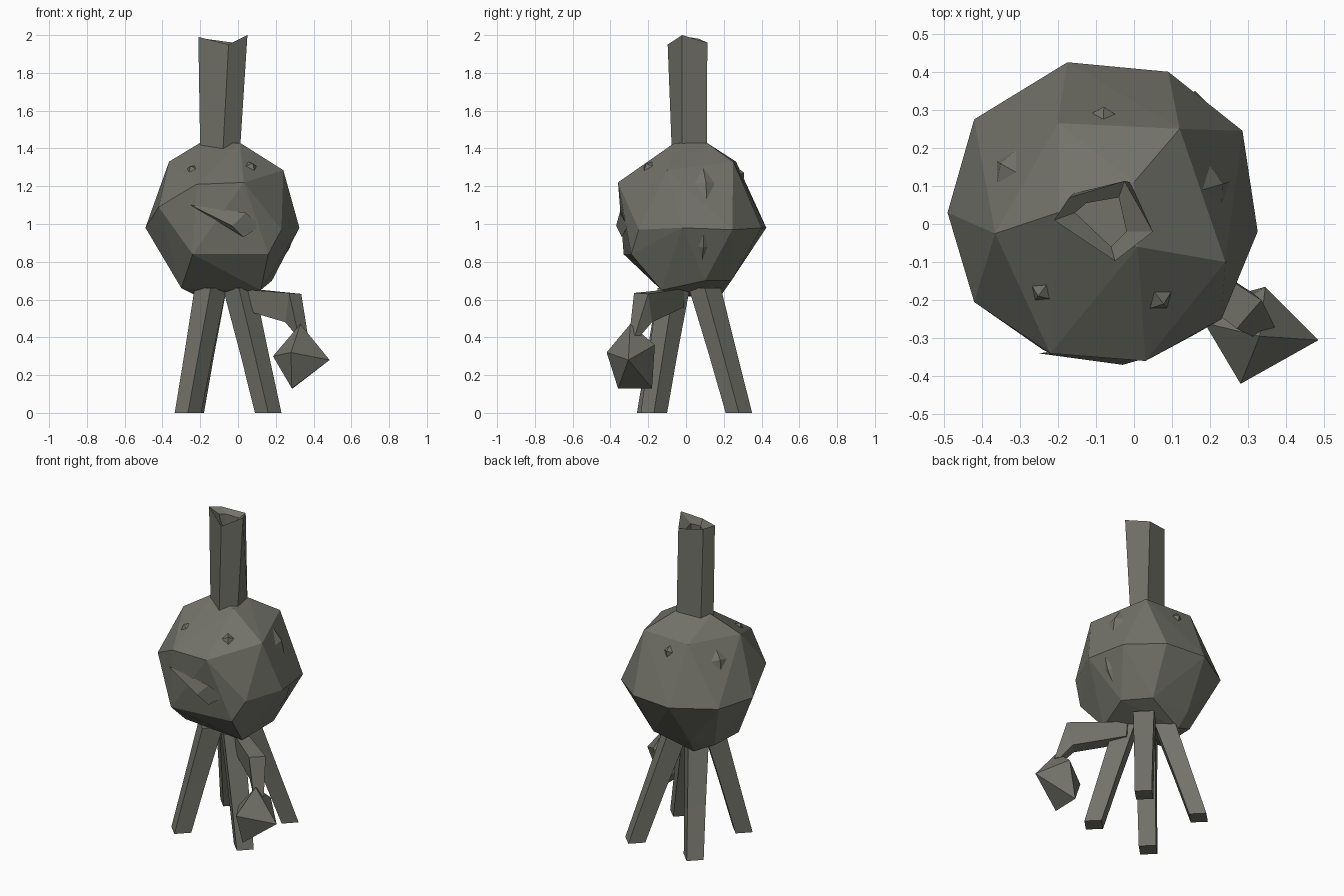
import bpy, bmesh
from math import cos, sin, pi
from mathutils import Vector
from mathutils.bvhtree import BVHTree

if "Cube" in bpy.data.objects:
    bpy.data.objects.remove(bpy.data.objects["Cube"])

# dark olive grey for every part
stone = bpy.data.materials.new("dark_stone")
stone.diffuse_color = (.17, .17, .143, 1)
stone.use_nodes = True
stone.node_tree.nodes["Principled BSDF"].inputs["Base Color"].default_value = stone.diffuse_color


def finish(bm, name):
    bmesh.ops.recalc_face_normals(bm, faces=bm.faces[:])
    me = bpy.data.meshes.new(name)
    bm.to_mesh(me)
    bm.free()
    me.materials.append(stone)
    ob = bpy.data.objects.new(name, me)
    bpy.context.collection.objects.link(ob)
    return ob


def hull_bm(pts):
    bm = bmesh.new()
    for p in pts:
        bm.verts.new(p)
    bmesh.ops.convex_hull(bm, input=bm.verts[:])
    loose = [v for v in bm.verts if not v.link_faces]
    bmesh.ops.delete(bm, geom=loose, context='VERTS')
    return bm


def hull(name, pts):
    return finish(hull_bm(pts), name)


def loft(name, rings):
    """Skin a list of equally long rings and cap both ends."""
    bm = bmesh.new()
    vs = [[bm.verts.new(p) for p in r] for r in rings]
    n = len(vs[0])
    for a, b in zip(vs, vs[1:]):
        for i in range(n):
            j = (i + 1) % n
            bm.faces.new((a[i], a[j], b[j], b[i]))
    bm.faces.new(vs[0])
    bm.faces.new(vs[-1])
    return finish(bm, name)


def diamond(x, y, z, r, n=4):
    return [(x + r * cos(2 * pi * i / n), y + r * sin(2 * pi * i / n), z) for i in range(n)]


# faceted round body
body_pts = [
    (-.49, .03, .98), (-.42, .275, .98), (-.175, .425, .98), (.09, .40, .98), (.285, .245, .97),
    (.325, -.02, .98), (.23, -.25, .97), (.03, -.36, 1.22), (-.22, -.34, 1.21), (-.42, -.205, 1.09),
    (.16, -.29, .84), (-.24, -.33, .84),
    (-.2, .265, 1.33), (.12, .25, 1.33), (.24, -.1, 1.285), (-.365, -.025, 1.33),
    (.01, -.06, 1.43), (-.2, .03, 1.43), (0, .11, 1.43),
    (-.3, -.1, .66), (.12, -.13, .65), (.18, .1, .70), (-.3, .14, .67), (-.2, .24, .70),
    (.06, .24, .70), (-.18, .18, .615), (-.21, .02, .615), (-.05, -.04, .625)]
bm = hull_bm(body_pts)
bm.normal_update()
tree = BVHTree.FromBMesh(bm)
finish(bm, "body")

# chimney: outer wall, rim and sunken inside
base = [(-.2, .01, 1.38), (-.16, .08, 1.38), (-.01, .11, 1.38), (.01, -.02, 1.38), (-.08, -.075, 1.38)]
rim = [(-.21, .01, 1.99), (-.17, .07, 1.98), (-.025, .113, 1.96), (.05, -.02, 2.0), (-.05, -.097, 1.95)]
inner = [(-.155, .03, 1.95), (-.125, .055, 1.95), (-.04, .07, 1.94), (-.02, -.02, 1.94), (-.06, -.06, 1.92)]
floor = [(x, y, 1.8) for x, y, z in inner]
loft("chimney", [base, rim, inner, floor])

# four splayed legs with diamond sections: foot x, y and top x, y
feet = {
    "front_left_leg": (-.265, -.19, -.145, -.065),
    "front_right_leg": (.16, -.17, .005, -.065),
    "back_left_leg": (-.25, .28, -.145, .10),
    "back_right_leg": (.16, .28, .005, .10)}
for name, (fx, fy, tx, ty) in feet.items():
    loft(name, [
        diamond(fx, fy, 0, .07),
        diamond(fx * .55 + tx * .45, fy * .55 + ty * .45, .3, .075),
        diamond(tx, ty, .66, .085)])

# bent arm reaching to the front right
loft("arm", [
    [(-.05, -.03, .66), (.04, -.01, .66), (.05, -.01, .56), (-.02, -.05, .56)],
    [(.27, -.275, .635), (.335, -.20, .63), (.31, -.18, .48), (.25, -.24, .48)],
    [(.32, -.30, .41), (.37, -.27, .41), (.35, -.24, .41), (.31, -.26, .41)]])

# hanging lantern
hull("lantern", [
    (.185, -.26, .30), (.345, -.165, .36), (.485, -.305, .28), (.28, -.42, .32),
    (.33, -.295, .47), (.285, -.36, .13), (.29, -.18, .13)])

# nose shard on the front
hull("nose", [
    (-.25, -.34, 1.10), (.04, -.35, 1.06), (.12, -.31, .99), (.03, -.34, .93),
    (-.03, -.37, .99), (.0, -.30, 1.0)])


def stud(name, origin, direction, width, height, lift):
    """Small pointed stone set into the body surface."""
    hit, nor, _, _ = tree.ray_cast(Vector(origin), Vector(direction).normalized())
    if hit is None:
        return
    side = nor.cross(Vector((0, 0, 1))).normalized()
    up = side.cross(nor)
    hull(name, [hit + side * width, hit - side * width, hit + up * height, hit - up * height,
                hit + nor * lift, hit - nor * .03])


# studs around the upper body, placed from above
for i, (x, y, w, h) in enumerate([(-.335, .15, .05, .06), (-.08, .29, .03, .035), (.215, .1, .055, .09),
                                  (.07, -.2, .035, .035), (-.245, -.18, .028, .03)]):
    stud(f"stud_{i + 1}", (x, y, 3), (0, 0, -1), w, h, .02)

# thin chip on the right side
stud("side_chip", (2, .09, .88), (-1, 0, 0), .025, .08, .012)
